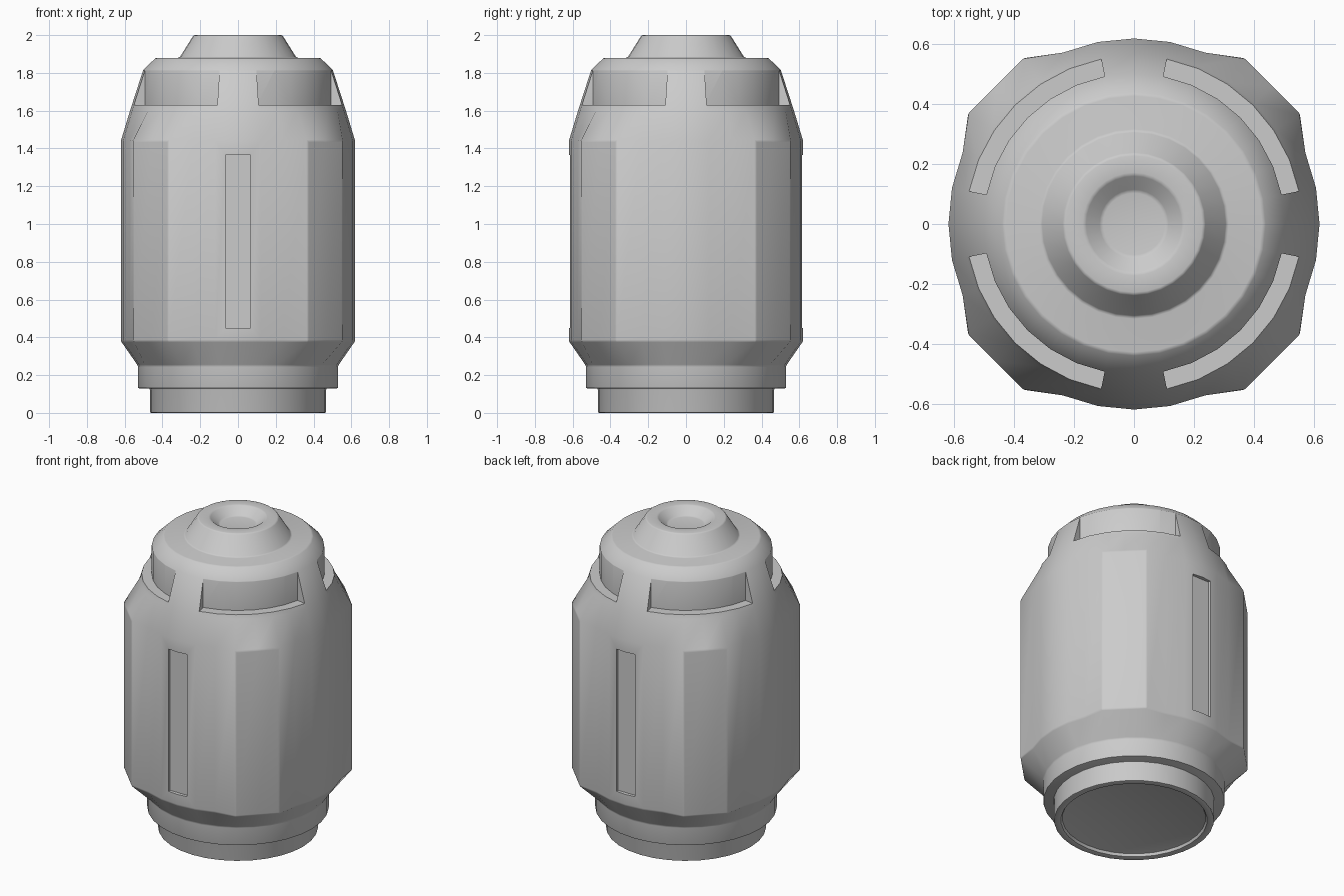
import bpy, bmesh
from math import sin, cos, pi, radians

if "Cube" in bpy.data.objects:
    bpy.data.objects.remove(bpy.data.objects["Cube"])

SIDES = 32
STEP = 2 * pi / SIDES


def new_object(name, bm):
    bmesh.ops.recalc_face_normals(bm, faces=bm.faces)
    mesh = bpy.data.meshes.new(name)
    bm.to_mesh(mesh)
    bm.free()
    ob = bpy.data.objects.new(name, mesh)
    bpy.context.collection.objects.link(ob)
    return ob


def radius_at(r, i, bulged):
    # flat panels stand proud on the four diagonals of bulged rings
    k = i % 8
    if bulged and k in (3, 4, 5):
        return 0.666 if k != 4 else 0.666 * cos(STEP)
    return r


def lathe(name, profile):
    bm = bmesh.new()
    rings = []
    for r, z, bulged in profile:
        ring = []
        for i in range(SIDES):
            q = radius_at(r, i, bulged)
            ring.append(bm.verts.new((q * cos(i * STEP), q * sin(i * STEP), z)))
        rings.append(ring)
    for a, b in zip(rings, rings[1:]):
        for i in range(SIDES):
            j = (i + 1) % SIDES
            bm.faces.new((a[i], a[j], b[j], b[i]))
    bm.faces.new(rings[0])
    bm.faces.new(rings[-1])
    return new_object(name, bm)


def arc_cutter(first, count, r0, r1, z0, z1):
    # curved block spanning whole sides of the lathe
    bm = bmesh.new()
    loops = []
    for i in range(first, first + count + 1):
        c, s = cos(i * STEP), sin(i * STEP)
        loops.append([bm.verts.new((r * c, r * s, z))
                      for r, z in ((r0, z0), (r1, z0), (r1, z1), (r0, z1))])
    for a, b in zip(loops, loops[1:]):
        for i in range(4):
            j = (i + 1) % 4
            bm.faces.new((a[i], a[j], b[j], b[i]))
    bm.faces.new(loops[0])
    bm.faces.new(loops[-1])
    return new_object("vent_cutter", bm)


def box_cutter(x, y0, y1, z0, z1):
    bm = bmesh.new()
    bmesh.ops.create_cube(bm, size=1)
    for v in bm.verts:
        v.co = (v.co.x * 2 * x,
                y0 if v.co.y < 0 else y1,
                z0 if v.co.z < 0 else z1)
    return new_object("groove_cutter", bm)


# canister body: recessed foot, collar, panelled barrel, shoulder, nozzle
body = lathe("canister_body", [
    (0.42, 0.02, False), (0.425, 0.0, False),
    (0.467, 0.0, False), (0.467, 0.13, False),
    (0.53, 0.13, False), (0.53, 0.25, False),
    (0.62, 0.38, True), (0.62, 1.44, True),
    (0.57, 1.605, False), (0.502, 1.815, False),
    (0.435, 1.88, False), (0.31, 1.88, False),
    (0.235, 2.0, False), (0.165, 2.0, False), (0.11, 1.95, False),
])

bevel = body.modifiers.new("soft_edges", 'BEVEL')
bevel.width = 0.007
bevel.segments = 2
bevel.limit_method = 'ANGLE'
bevel.angle_limit = radians(28)

# four shoulder vents, and a long groove on front and back
cutters = [arc_cutter(1 + 8 * q, 6, 0.503, 0.75, 1.63, 1.84) for q in range(4)]
cutters += [box_cutter(0.066, -0.8, -0.597, 0.45, 1.365),
            box_cutter(0.066, 0.597, 0.8, 0.45, 1.365)]
for c in cutters:
    c.hide_render = True
    cut = body.modifiers.new("cut", 'BOOLEAN')
    cut.operation = 'DIFFERENCE'
    cut.solver = 'EXACT'
    cut.object = c

# bake the cuts, then drop the cutters
bpy.context.view_layer.update()
graph = bpy.context.evaluated_depsgraph_get()
baked = bpy.data.meshes.new_from_object(body.evaluated_get(graph))
body.modifiers.clear()
body.data = baked
for c in cutters:
    bpy.data.objects.remove(c)

bpy.ops.object.select_all(action='DESELECT')
body.select_set(True)
bpy.context.view_layer.objects.active = body
bpy.ops.object.shade_smooth_by_angle(angle=radians(32))
